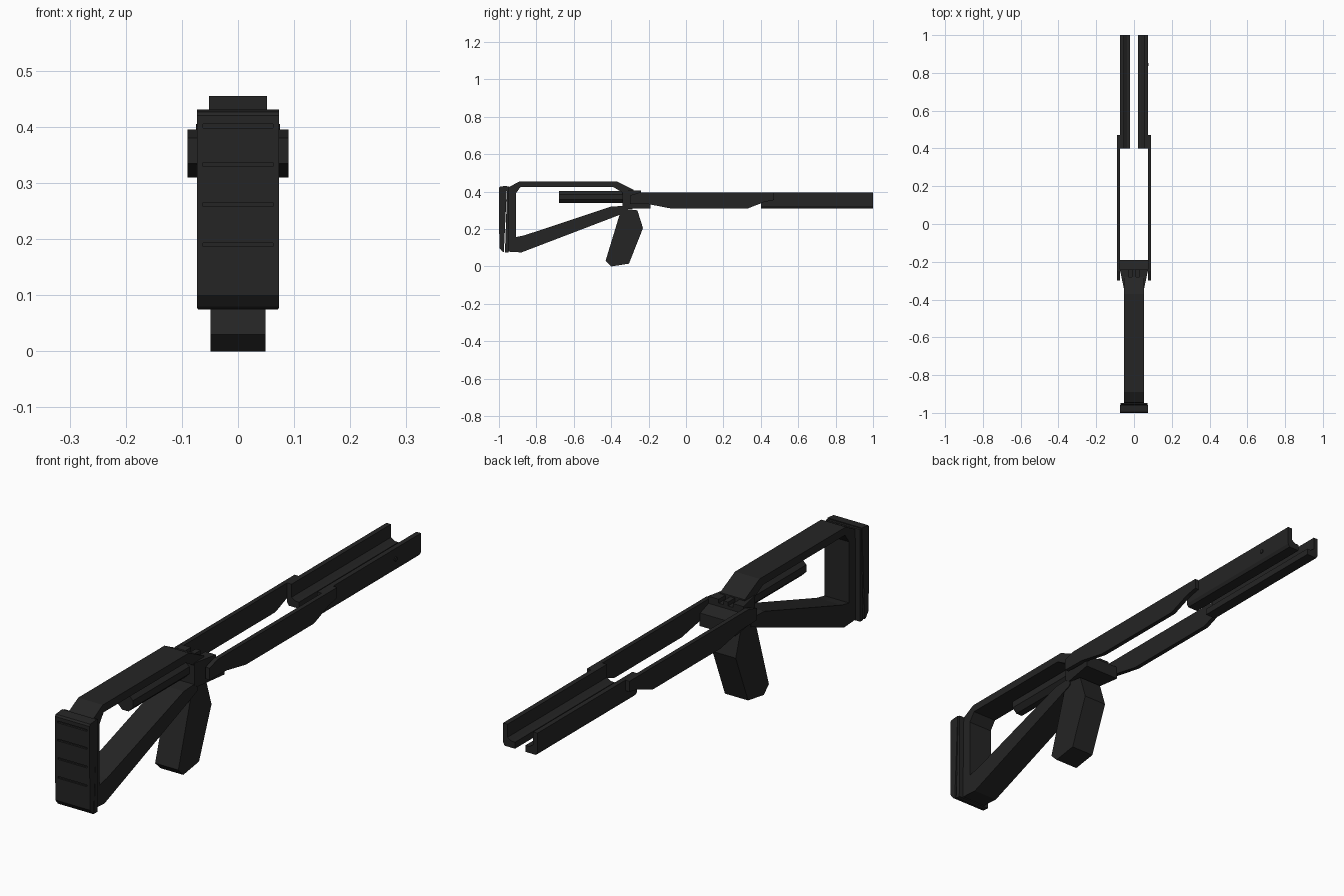
import bpy, bmesh, math

if "Cube" in bpy.data.objects:
    bpy.data.objects.remove(bpy.data.objects["Cube"])

mat = bpy.data.materials.new("matte black")
mat.diffuse_color = (0.018, 0.018, 0.018, 1)
mat.use_nodes = True
mat.node_tree.nodes["Principled BSDF"].inputs["Base Color"].default_value = mat.diffuse_color


def finish(name, bm):
    bmesh.ops.recalc_face_normals(bm, faces=bm.faces)
    me = bpy.data.meshes.new(name)
    bm.to_mesh(me)
    bm.free()
    me.materials.append(mat)
    ob = bpy.data.objects.new(name, me)
    bpy.context.collection.objects.link(ob)
    return ob


def side_prism(name, pts, x0, x1):
    """Extrude a (y, z) side profile from x0 to x1."""
    bm = bmesh.new()
    f = bm.faces.new([bm.verts.new((x0, y, z)) for y, z in pts])
    r = bmesh.ops.extrude_face_region(bm, geom=[f])
    vs = [g for g in r["geom"] if isinstance(g, bmesh.types.BMVert)]
    bmesh.ops.translate(bm, vec=(x1 - x0, 0, 0), verts=vs)
    return finish(name, bm)


def long_prism(name, pts, y0, y1):
    """Extrude an (x, z) cross-section from y0 to y1."""
    bm = bmesh.new()
    f = bm.faces.new([bm.verts.new((x, y0, z)) for x, z in pts])
    r = bmesh.ops.extrude_face_region(bm, geom=[f])
    vs = [g for g in r["geom"] if isinstance(g, bmesh.types.BMVert)]
    bmesh.ops.translate(bm, vec=(0, y1 - y0, 0), verts=vs)
    return finish(name, bm)


def cut_boxes(ob, boxes):
    """Cut boxes given as (centre, size) out of an object."""
    bm = bmesh.new()
    for c, s in boxes:
        vs = bmesh.ops.create_cube(bm, size=1)["verts"]
        bmesh.ops.scale(bm, vec=s, verts=vs)
        bmesh.ops.translate(bm, vec=c, verts=vs)
    cutter = finish("groove_cutter", bm)
    cutter.hide_render = True
    mod = ob.modifiers.new("cut", "BOOLEAN")
    mod.operation, mod.solver, mod.object = "DIFFERENCE", "EXACT", cutter
    dg = bpy.context.evaluated_depsgraph_get()
    me = bpy.data.meshes.new_from_object(ob.evaluated_get(dg))
    ob.modifiers.clear()
    ob.data = me
    bpy.data.objects.remove(cutter)


# skeleton stock: top bar, rear bar and lower strut in one C profile
side_prism("stock_frame", [
    (-0.28, 0.41), (-0.37, 0.455), (-0.89, 0.455), (-0.945, 0.425), (-0.965, 0.08),
    (-0.88, 0.075), (-0.37, 0.27), (-0.32, 0.29), (-0.31, 0.325), (-0.40, 0.32),
    (-0.865, 0.166), (-0.91, 0.157), (-0.91, 0.39), (-0.885, 0.425),
    (-0.39, 0.425), (-0.33, 0.39), (-0.28, 0.39)], -0.052, 0.052)

# butt pad with shallow grooves, and its backing plate
pad = side_prism("butt_pad", [
    (-1.0, 0.42), (-0.995, 0.427), (-0.957, 0.431), (-0.974, 0.076),
    (-0.982, 0.08), (-0.998, 0.10)], -0.073, 0.073)
cut_boxes(pad, [((0, -0.999, z), (0.124, 0.014, 0.007)) for z in (0.19, 0.262, 0.333, 0.402)])
side_prism("pad_plate", [(-0.956, 0.428), (-0.947, 0.428), (-0.95, 0.075), (-0.968, 0.075)],
           -0.071, 0.071)

# pistol grip
side_prism("grip", [
    (-0.345, 0.31), (-0.26, 0.30), (-0.23, 0.205), (-0.305, 0.015),
    (-0.40, 0.0), (-0.43, 0.03)], -0.049, 0.049)

# receiver block, narrowed toward the rear, with two slots on top
rec = side_prism("receiver", [
    (-0.19, 0.31), (-0.19, 0.36), (-0.24, 0.378), (-0.24, 0.405),
    (-0.34, 0.405), (-0.34, 0.32), (-0.32, 0.308)], -0.075, 0.075)
for v in rec.data.vertices:
    if v.co.y < -0.3:
        v.co.x *= 0.72
cut_boxes(rec, [((s * 0.02, -0.26, 0.405), (0.02, 0.05, 0.03)) for s in (-1, 1)])

# octagonal tube running back under the top bar
oct_pts = [(0.035 * math.cos(math.pi * (k + 0.5) / 4), 0.372 + 0.035 * math.sin(math.pi * (k + 0.5) / 4))
           for k in range(8)]
long_prism("buffer_tube", oct_pts, -0.68, -0.3)

for s, side in ((-1, "left"), (1, "right")):
    # thin side plate joining receiver and fore-end
    side_prism("side_plate_" + side, [
        (-0.30, 0.335), (-0.20, 0.333), (-0.08, 0.31), (0.33, 0.31), (0.42, 0.345),
        (0.47, 0.355), (0.47, 0.395), (-0.25, 0.395), (-0.30, 0.38)], s * 0.073, s * 0.09)
    # fore-end rail with an L section
    long_prism("fore_rail_" + side, [(s * x, z) for x, z in (
        (0.022, 0.31), (0.066, 0.31), (0.073, 0.322), (0.073, 0.395),
        (0.054, 0.395), (0.054, 0.345), (0.038, 0.335), (0.022, 0.335))], 0.40, 1.0)

# small stud on the right rail
side_prism("rail_stud", [(0.845 + 0.008 * math.cos(k * math.pi / 4), 0.355 + 0.008 * math.sin(k * math.pi / 4))
                         for k in range(8)], 0.07, 0.077)
